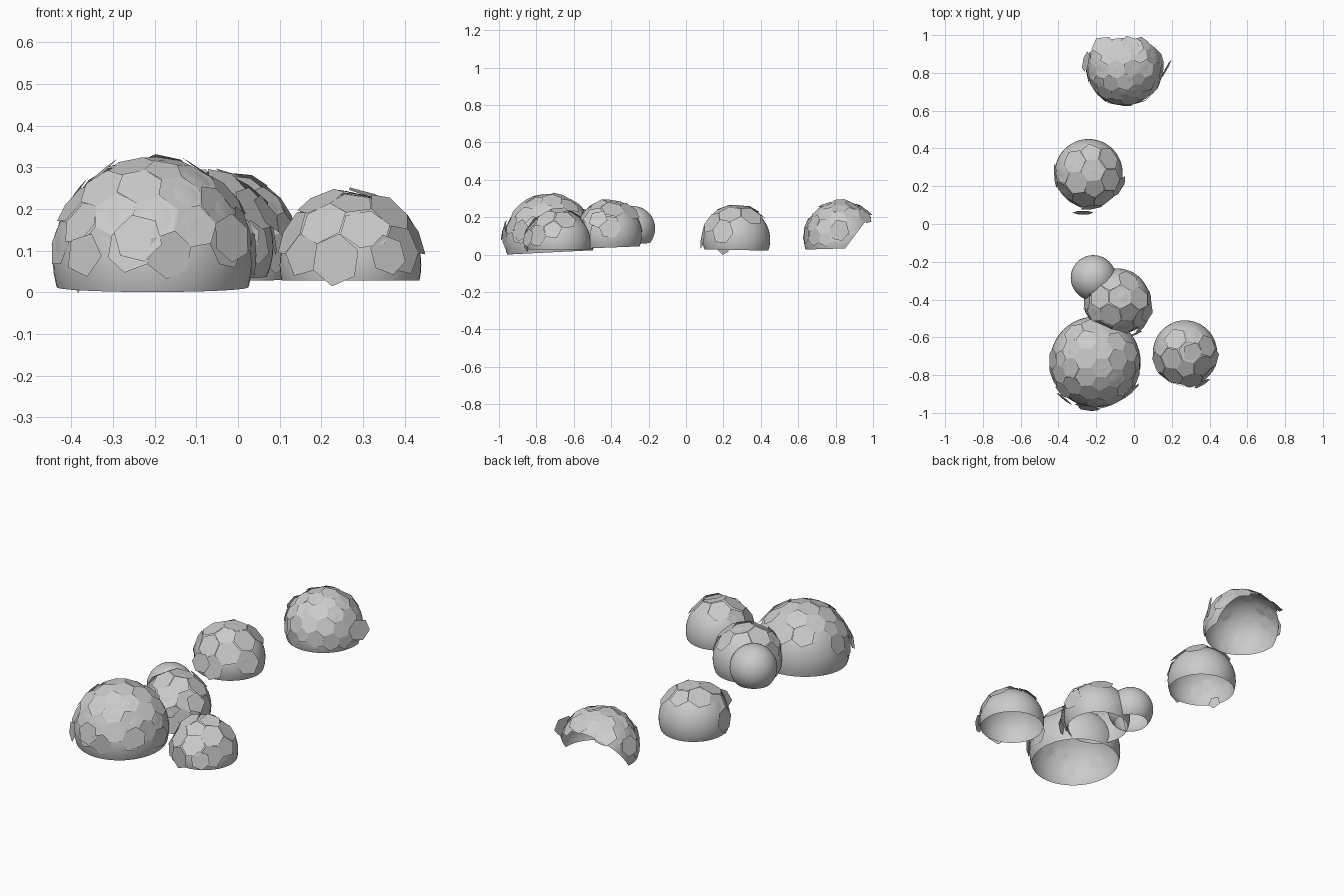
import bpy, bmesh, math, random
from mathutils import Vector, Matrix

if "Cube" in bpy.data.objects:
    bpy.data.objects.remove(bpy.data.objects["Cube"])

random.seed(4)


def finish(bm, name, smooth=False):
    me = bpy.data.meshes.new(name)
    bm.to_mesh(me)
    bm.free()
    for p in me.polygons:
        p.use_smooth = smooth
    ob = bpy.data.objects.new(name, me)
    bpy.context.collection.objects.link(ob)
    return ob


def cut(bm, co, no):
    geom = bm.verts[:] + bm.edges[:] + bm.faces[:]
    bmesh.ops.bisect_plane(bm, geom=geom, plane_co=co, plane_no=no, clear_outer=True)


def shell(name, c, r, floor, slope=0.04, cuts=()):
    """Open-bottomed smooth shell, sliced off near its base."""
    bm = bmesh.new()
    bmesh.ops.create_uvsphere(bm, u_segments=48, v_segments=24, radius=r,
                              matrix=Matrix.Translation(c))
    cut(bm, Vector((c[0], c[1], floor)), Vector((0, slope, -1)))
    for co, no in cuts:
        cut(bm, Vector(co), Vector(no))
    finish(bm, name, True)


def add_plate(bm, c, normal, size, sides=6, spin=0.0):
    q = Vector(normal).normalized().to_track_quat('Z', 'Y')
    vs = []
    for i in range(sides):
        a = spin + math.tau * i / sides
        vs.append(bm.verts.new(Vector(c) + q @ Vector((math.cos(a), math.sin(a), 0)) * size))
    bm.faces.new(vs)


def plates(name, c, r, freq, keep):
    """Flat hexagon and pentagon scales laid slightly unevenly on a shell."""
    ico = bmesh.new()
    bmesh.ops.create_icosphere(ico, subdivisions=1, radius=1)
    bmesh.ops.subdivide_edges(ico, edges=ico.edges[:], cuts=freq - 1, use_grid_fill=True)
    bmesh.ops.triangulate(ico, faces=ico.faces[:])
    for v in ico.verts:
        v.co.normalize()
    bm = bmesh.new()
    c = Vector(c)
    rot = Matrix.Rotation(random.uniform(0, 1), 3, 'Z') @ Matrix.Rotation(0.5, 3, 'X')
    for v in ico.verts:
        d = rot @ v.co
        if not keep(d):
            continue
        ring = [rot @ f.calc_center_median().normalized() for f in v.link_faces]
        q = d.to_track_quat('Z', 'Y')
        qi = q.inverted()
        ring.sort(key=lambda p: math.atan2((qi @ p).y, (qi @ p).x))
        tilt = Matrix.Rotation(random.gauss(0, 0.06), 3, 'X') @ Matrix.Rotation(random.gauss(0, 0.06), 3, 'Y')
        lift = random.uniform(0.985, 1.015)
        vs = []
        for p in ring:
            flat = qi @ (p - d)
            flat.z = 0
            vs.append(bm.verts.new(c + (d * lift + q @ (tilt @ (flat * 1.05))) * r))
        bm.faces.new(vs)
    ico.free()
    finish(bm, name)


def front_top(d):
    return d.z > 0.02 and (d.y < 0.1 or d.z > 0.6)


# Large front dome
shell("large_dome", (-0.205, -0.73, 0.08), 0.24, 0.012, 0.05)
plates("large_dome_plates", (-0.205, -0.73, 0.08), 0.24, 3, front_top)

# Right dome
shell("right_dome", (0.27, -0.68, 0.065), 0.17, 0.028, 0.0)
plates("right_dome_plates", (0.27, -0.685, 0.065), 0.17, 2, front_top)

# Middle dome and the plain bud joined to its back
shell("middle_dome", (-0.09, -0.41, 0.11), 0.175, 0.038)
plates("middle_dome_plates", (-0.09, -0.41, 0.11), 0.175, 2, front_top)
shell("small_bud", (-0.215, -0.285, 0.14), 0.12, 0.058)

# Rear dome
shell("rear_dome", (-0.24, 0.27, 0.08), 0.18, 0.025, -0.02)
plates("rear_dome_plates", (-0.24, 0.27, 0.08), 0.18, 2, front_top)

# Broken dome, open at the back
shell("broken_dome", (-0.05, 0.83, 0.085), 0.2, 0.033, 0.03,
      [((0, 0.86, 0.045), (0, 0.8, -0.6))])
plates("broken_dome_plates", (-0.05, 0.83, 0.085), 0.2, 3,
       lambda d: d.z > -0.05 and 0.8 * d.y - 0.6 * d.z < 0.16)

# Loose plates peeling away from the domes: centre, normal, size
loose = [
    ((0.31, -0.68, 0.236), (0.3, -0.1, 1), 0.055),
    ((-0.015, -0.885, 0.13), (0.7, -0.75, 0.15), 0.06),
    ((-0.24, -0.975, 0.13), (-0.1, -1, 0.25), 0.06),
    ((-0.37, -0.925, 0.09), (-0.6, -0.75, 0.1), 0.055),
    ((0.04, -0.545, 0.12), (0.75, -0.6, 0.2), 0.055),
    ((0.0, -0.585, 0.09), (0.4, -0.9, 0.1), 0.05),
    ((0.07, -0.47, 0.19), (0.8, -0.3, 0.5), 0.055),
    ((0.36, -0.845, 0.09), (0.5, -0.85, 0.2), 0.05),
    ((-0.27, 0.06, 0.12), (0, -1, 0.2), 0.055),
    ((-0.385, 0.2, 0.033), (-0.9, -0.4, 0), 0.035),
    ((0.17, 0.82, 0.13), (0.9, -0.5, 0.1), 0.06),
    ((-0.255, 0.86, 0.15), (-0.9, 0.2, 0.3), 0.055),
    ((-0.17, 0.945, 0.215), (-0.3, 0.5, 0.8), 0.06),
    ((0.0, 0.94, 0.245), (0.1, 0.5, 0.8), 0.055),
    ((-0.18, 0.68, 0.12), (-0.7, -0.7, 0.1), 0.05),
]
bm = bmesh.new()
for i, (c, n, s) in enumerate(loose):
    add_plate(bm, c, n, s, 6 if i % 3 else 5, i * 0.4)
finish(bm, "loose_plates")
